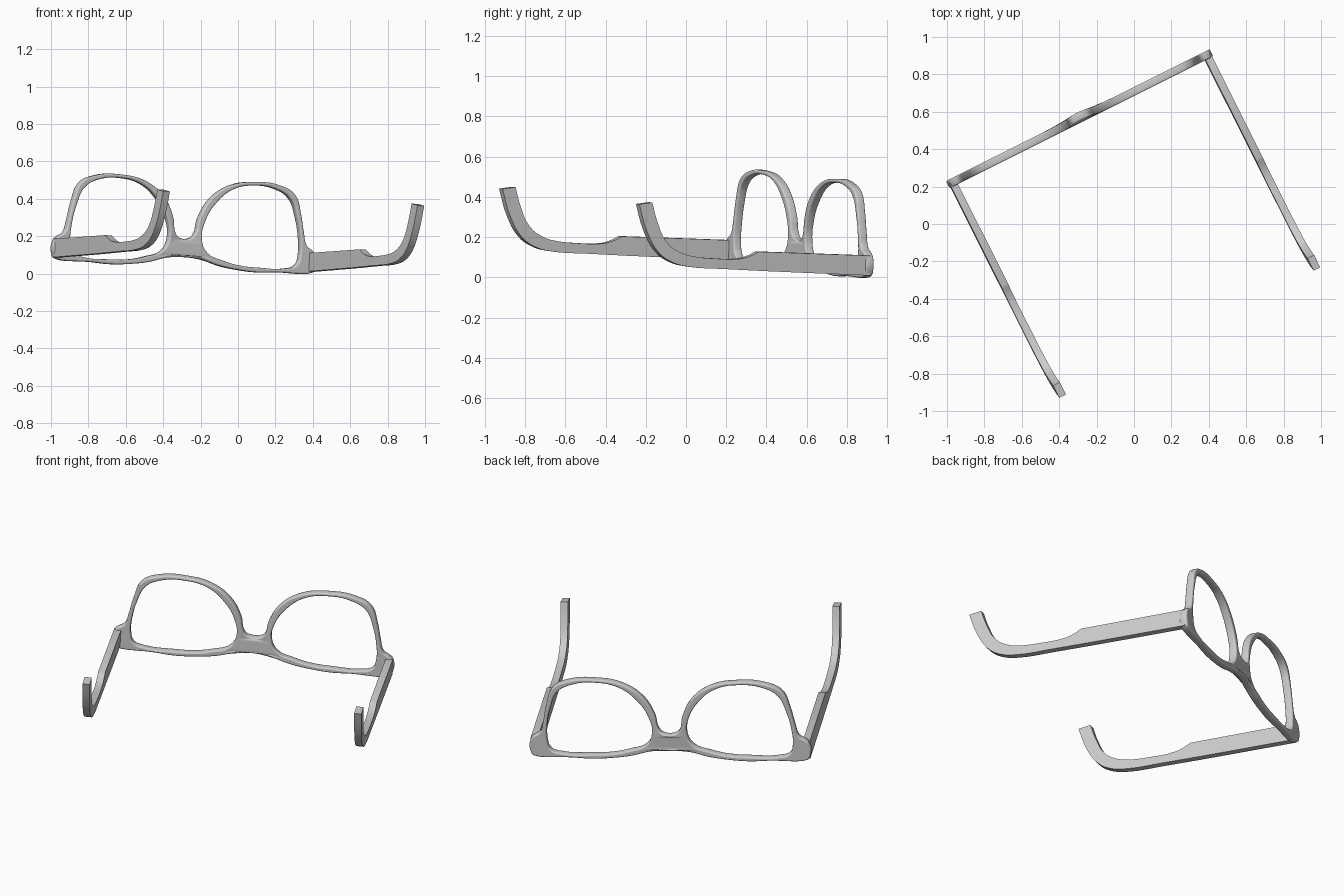
import bpy, math
from mathutils import Matrix

if "Cube" in bpy.data.objects:
    bpy.data.objects.remove(bpy.data.objects["Cube"])

# Pose of the whole pair: turned in plan and slightly rolled
POSE = (Matrix.Translation((-0.293, 0.562, 0.048))
        @ Matrix.Rotation(math.atan(0.5), 4, 'Z') @ Matrix.Rotation(0.05, 4, 'Y'))


def extruded(name, loops, half, bevel, stand, res, sharp=()):
    """Filled smooth outline(s), extruded, turned by 'stand' and made a mesh."""
    cu = bpy.data.curves.new(name, 'CURVE')
    cu.dimensions = '2D'
    cu.fill_mode = 'BOTH'
    cu.extrude = half - bevel
    cu.bevel_depth = bevel
    cu.bevel_resolution = 2
    cu.offset = -bevel
    cu.resolution_u = res
    for pts in loops:
        sp = cu.splines.new('BEZIER')
        sp.bezier_points.add(len(pts) - 1)
        sp.use_cyclic_u = True
        for i, (bp, (x, y)) in enumerate(zip(sp.bezier_points, pts)):
            bp.co = (x, y, 0)
            kind = 'VECTOR' if i in sharp else 'AUTO'
            bp.handle_left_type = bp.handle_right_type = kind
    ob = bpy.data.objects.new(name, cu)
    bpy.context.collection.objects.link(ob)
    bpy.ops.object.select_all(action='DESELECT')
    ob.select_set(True)
    bpy.context.view_layer.objects.active = ob
    bpy.ops.object.convert(target='MESH')
    ob = bpy.context.view_layer.objects.active
    ob.data.transform(stand)
    bpy.ops.object.shade_smooth_by_angle(angle=math.radians(35))
    ob.matrix_world = POSE
    return ob


# Front frame: half outline from bridge notch round to bridge underside
half_outline = [
    (.03, .142), (.055, .160), (.08, .255), (.142, .36), (.252, .435), (.394, .462),
    (.552, .451), (.643, .405), (.682, .306), (.704, .207), (.725, .137),
    (.762, .112), (.780, .092), (.782, .015), (.768, -.004), (.551, -.014),
    (.44, -.020), (.328, -.013), (.216, .003), (.104, .032)]
outline = half_outline + [(0, .040)] + [(-x, y) for x, y in reversed(half_outline)]

# Lens opening
hole = [
    (.44, .006), (.607, .010), (.670, .032), (.688, .087), (.683, .187), (.66, .286),
    (.617, .382), (.53, .43), (.396, .443), (.274, .417), (.177, .342),
    (.113, .238), (.098, .137), (.134, .069), (.226, .034), (.326, .012)]
other_hole = [(-x, y) for x, y in reversed(hole)]

frame = extruded("front_frame", [outline, hole, other_hole], 0.022, 0.008,
                 Matrix.Rotation(math.pi / 2, 4, 'X'), 5)
# Bridge bows outwards
for v in frame.data.vertices:
    v.co.y += 0.013 * math.exp(-(v.co.x / 0.07) ** 2)

# Temple arm: side profile (distance from frame, height)
profile = [
    (-.005, 0), (.80, 0), (1.007, .004), (1.096, .022), (1.174, .069), (1.242, .174),
    (1.286, .303), (1.214, .315), (1.186, .227), (1.13, .122), (1.05, .072),
    (.984, .057), (.861, .050), (.716, .055), (.671, .067), (.615, .094), (-.005, .099)]
profile = [(t, w + 0.04 * t) for t, w in profile]
# profile x -> -y, profile y -> z, extrusion -> x
stand = Matrix(((0, 0, -1, 0.761), (-1, 0, 0, 0), (0, 1, 0, 0), (0, 0, 0, 1)))
temple = extruded("temple_arms", [profile], 0.02, 0.0, stand, 4, sharp=(0, 6, 7, 15, 16))
mirror = temple.modifiers.new("other_side", 'MIRROR')
mirror.use_axis = (True, False, False)
